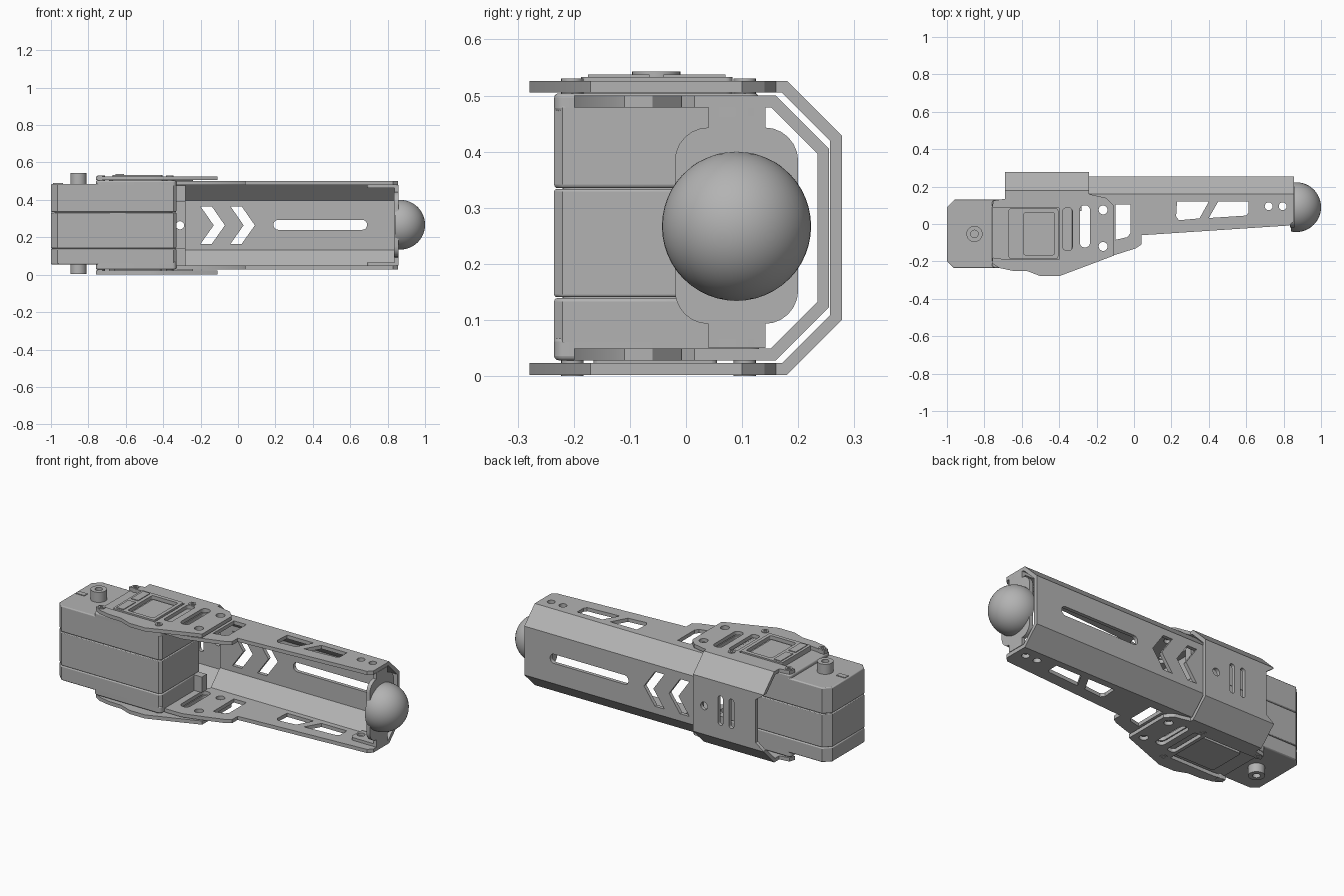
import bpy
import bmesh
import math

if "Cube" in bpy.data.objects:
    bpy.data.objects.remove(bpy.data.objects["Cube"], do_unlink=True)

grey = bpy.data.materials.new("plain grey")
grey.use_nodes = True
grey.diffuse_color = (0.45, 0.45, 0.45, 1)
grey.node_tree.nodes["Principled BSDF"].inputs["Base Color"].default_value = (0.45, 0.45, 0.45, 1)

MID = 0.264  # height of the mirror plane between top and bottom plates


def prism(name, pts, axis, lo, hi, bevel=0):
    """Extrude a flat outline along an axis."""
    place = {"z": lambda a, b, h: (a, b, h),
             "y": lambda a, b, h: (a, h, b),
             "x": lambda a, b, h: (h, a, b)}[axis]
    bm = bmesh.new()
    face = bm.faces.new([bm.verts.new(place(a, b, lo)) for a, b in pts])
    moved = bmesh.ops.extrude_face_region(bm, geom=[face])["geom"]
    shift = place(0, 0, hi - lo)
    bmesh.ops.translate(bm, vec=shift, verts=[g for g in moved if isinstance(g, bmesh.types.BMVert)])
    bmesh.ops.recalc_face_normals(bm, faces=bm.faces)
    mesh = bpy.data.meshes.new(name)
    bm.to_mesh(mesh)
    bm.free()
    ob = bpy.data.objects.new(name, mesh)
    bpy.context.collection.objects.link(ob)
    mesh.materials.append(grey)
    if bevel:
        mod = ob.modifiers.new("soft edges", "BEVEL")
        mod.width, mod.segments = bevel, 3
        mod.limit_method, mod.angle_limit = "ANGLE", math.radians(50)
    return ob


def smooth(ob, angle=35):
    bpy.ops.object.select_all(action="DESELECT")
    ob.select_set(True)
    bpy.context.view_layer.objects.active = ob
    bpy.ops.object.shade_smooth_by_angle(angle=math.radians(angle))


def carve(ob, cutter, mode="DIFFERENCE"):
    mod = ob.modifiers.new("cut", "BOOLEAN")
    mod.object, mod.operation, mod.solver = cutter, mode, "EXACT"
    bpy.context.view_layer.objects.active = ob
    bpy.ops.object.modifier_apply(modifier=mod.name)
    bpy.data.objects.remove(cutter, do_unlink=True)


def rect(a0, a1, b0, b1):
    return [(a0, b0), (a1, b0), (a1, b1), (a0, b1)]


def rounded(a0, a1, b0, b1, r, n=6):
    """Rectangle outline with round corners."""
    pts = []
    for k, (a, b) in enumerate(rect(a0 + r, a1 - r, b0 + r, b1 - r)):
        for i in range(n + 1):
            t = math.pi * (1 + k / 2 + i / (2 * n))
            pts.append((a + r * math.cos(t), b + r * math.sin(t)))
    return pts


def circle(a, b, r, n=24):
    return [(a + r * math.cos(2 * math.pi * i / n), b + r * math.sin(2 * math.pi * i / n)) for i in range(n)]


def channel(name, x0, x1, y0, bend, back, low, t):
    """Bent sheet with two plates, two 45 degree folds and a back wall."""
    c, k = back - bend, t * math.tan(math.pi / 8)
    half = [(y0, low), (bend, low), (back, low + c)]
    inner = [(back - t, low + c + k), (bend - k, low + t), (y0, low + t)]
    flip = lambda pts: [(y, 2 * MID - z) for y, z in reversed(pts)]
    return prism(name, half + flip(half) + flip(inner) + inner, "x", x0, x1)


def cut_down(ob, outlines):
    for pts in outlines:
        carve(ob, prism("cutter", pts, "z", -0.1, 0.7))


def cut_back(ob, outlines):
    for pts in outlines:
        carve(ob, prism("cutter", pts, "y", 0.16, 0.4))


# Short outer bracket that clamps the motor
outer = channel("outer_bracket", -0.8, -0.1, -0.3, 0.18, 0.278, 0.002, 0.021)
outline = [(-0.76, -0.21), (-0.72, -0.235), (-0.65, -0.25), (-0.57, -0.252), (-0.5, -0.279),
           (-0.4, -0.279), (-0.11, -0.17), (-0.11, 0.1), (-0.15, 0.14), (-0.24, 0.16),
           (-0.24, 0.3), (-0.69, 0.3), (-0.69, 0.135), (-0.75, 0.125), (-0.76, 0.09),
           (-0.68, 0.085), (-0.4, 0.085), (-0.4, -0.19), (-0.68, -0.19), (-0.755, -0.18)]
carve(outer, prism("cutter", outline, "z", -0.1, 0.7), "INTERSECT")
cut_down(outer, [circle(-0.165, 0.075, 0.024), circle(-0.165, -0.12, 0.024),
                 rounded(-0.29, -0.235, -0.125, 0.1, 0.025),
                 rounded(-0.38, -0.33, -0.14, 0.085, 0.015)])
cut_back(outer, [[(-0.72, 0.08), (-0.64, 0.14), (-0.64, 2 * MID - 0.14), (-0.72, 2 * MID - 0.08)],
                 rounded(-0.5, -0.47, 0.18, 0.35, 0.014), rounded(-0.43, -0.4, 0.18, 0.35, 0.014),
                 circle(-0.31, MID, 0.022)])
smooth(outer, 25)

# Long inner bracket that forms the leg
inner = channel("leg_bracket", -0.33, 0.855, -0.25, 0.16, 0.255, 0.028, 0.021)
outline = [(-0.33, -0.2), (-0.22, -0.2), (-0.1, -0.165), (0.01, -0.13), (0.04, -0.11),
           (0.04, -0.06), (0.83, -0.008), (0.855, 0.015), (0.855, 0.3), (-0.28, 0.3),
           (-0.28, 0.14), (-0.33, 0.1)]
carve(inner, prism("cutter", outline, "z", -0.1, 0.7), "INTERSECT")
cut_down(inner, [circle(-0.165, 0.075, 0.024), circle(-0.165, -0.12, 0.024),
                 rounded(-0.29, -0.235, -0.125, 0.1, 0.025),
                 [(-0.1, -0.085), (-0.035, -0.07), (-0.02, -0.05), (-0.02, 0.105), (-0.1, 0.105)],
                 [(0.24, 0.02), (0.35, 0.03), (0.4, 0.12), (0.23, 0.12), (0.225, 0.04)],
                 [(0.4, 0.032), (0.6, 0.045), (0.612, 0.06), (0.612, 0.12), (0.45, 0.12)],
                 circle(0.72, 0.095, 0.021), circle(0.795, 0.095, 0.021)])
chevrons = [[(x, 0.165), (x + 0.06, 0.165), (x + 0.13, MID), (x + 0.06, 0.365), (x, 0.365), (x + 0.07, MID)]
            for x in (-0.2, -0.04)]
cut_back(inner, chevrons + [rounded(0.19, 0.69, 0.24, 0.293, 0.025)])
smooth(inner, 25)

# Motor body: three stacked shells with fine seams
shell = [(-1, -0.2), (-0.965, -0.235), (-0.345, -0.235), (-0.33, -0.22), (-0.33, 0.115),
         (-0.345, 0.13), (-0.96, 0.13), (-1, 0.09)]
for name, z0, z1 in (("lower", 0.055, 0.139), ("middle", 0.141, 0.333), ("upper", 0.335, 0.485)):
    smooth(prism(name + "_motor_shell", shell, "z", z0, z1, 0.004 if name == "middle" else 0.006))
smooth(prism("motor_core", rounded(-0.98, -0.35, -0.22, 0.11, 0.03), "z", 0.1, 0.4))
for name, z0, z1 in (("bottom", 0.028, 0.07), ("top", 0.47, 0.504)):
    smooth(prism(name + "_motor_step", rounded(-0.76, -0.33, -0.235, 0.13, 0.02), "z", z0, z1, 0.008))

# Raised covers framed by the bracket plates
cover = prism("top_cover", rounded(-0.67, -0.405, -0.187, 0.083, 0.012), "z", 0.49, 0.533)
carve(cover, prism("cutter", rounded(-0.59, -0.425, -0.165, 0.06, 0.01), "z", 0.512, 0.6))
prism("bottom_cover", rounded(-0.66, -0.41, -0.165, 0.055, 0.012), "z", 0.014, 0.06)
prism("cover_plug", rect(-0.575, -0.44, -0.15, 0.045), "z", 0.5, 0.52)
for y in (-0.12, 0.015):
    prism("cover_socket", rect(-0.655, -0.61, y - 0.055, y + 0.055), "z", 0.53, 0.537)

# Output shaft on both sides, hollow at the ends
for name, z0, z1, h0, h1 in (("top", 0.47, 0.543, 0.52, 0.6), ("bottom", 0.005, 0.07, -0.1, 0.04)):
    shaft = prism(name + "_shaft", circle(-0.853, -0.053, 0.043, 32), "z", z0, z1)
    carve(shaft, prism("cutter", circle(-0.853, -0.053, 0.02), "z", h0, h1))
    smooth(shaft)
prism("cable_notch_cover", rect(-0.99, -0.935, -0.068, -0.038), "z", 0.48, 0.489)

# Screws at the plate corners, top and bottom
for x in (-0.73, -0.365):
    for y in (-0.203, 0.105):
        for z0, z1 in ((0.49, 0.53), (-0.0, 0.04)):
            screw = prism("screw", circle(x, y, 0.02, 16), "z", z0, z1)
            carve(screw, prism("cutter", circle(x, y, 0.01, 6), "z", *((0.515, 0.6) if z0 > MID else (-0.1, 0.015))))
            smooth(screw)

# Ears beside the motor where it meets the leg
for z0, z1 in ((0.05, 0.14), (0.39, 0.478)):
    prism("motor_ear", rect(-0.335, -0.28, 0.07, 0.115), "z", z0, z1)

# Foot mount: end plate with two folded tabs
smooth(prism("foot_plate", rounded(-0.02, 0.2, 0.093, 0.443, 0.06), "x", 0.835, 0.857))
for name, z0, z1, e0, e1 in (("top", 0.463, 0.479, 0.42, 0.479), ("bottom", 0.05, 0.066, 0.05, 0.11)):
    tab = prism(name + "_foot_tab", rounded(0.69, 0.857, 0.04, 0.142, 0.02), "z", z0, z1)
    for x in (0.72, 0.795):
        carve(tab, prism("cutter", circle(x, 0.095, 0.021), "z", -0.1, 0.7))
    smooth(tab)
    prism(name + "_foot_fold", rect(0.04, 0.142, e0, e1), "x", 0.838, 0.857)

# Ball foot
bpy.ops.mesh.primitive_uv_sphere_add(segments=48, ring_count=24, radius=0.133, location=(0.867, 0.09, 0.267))
ball = bpy.context.object
ball.name = "ball_foot"
ball.data.materials.append(grey)
carve(ball, prism("cutter", rect(-0.2, 0.4, 0, 0.6), "x", 0.6, 0.84))
smooth(ball)
